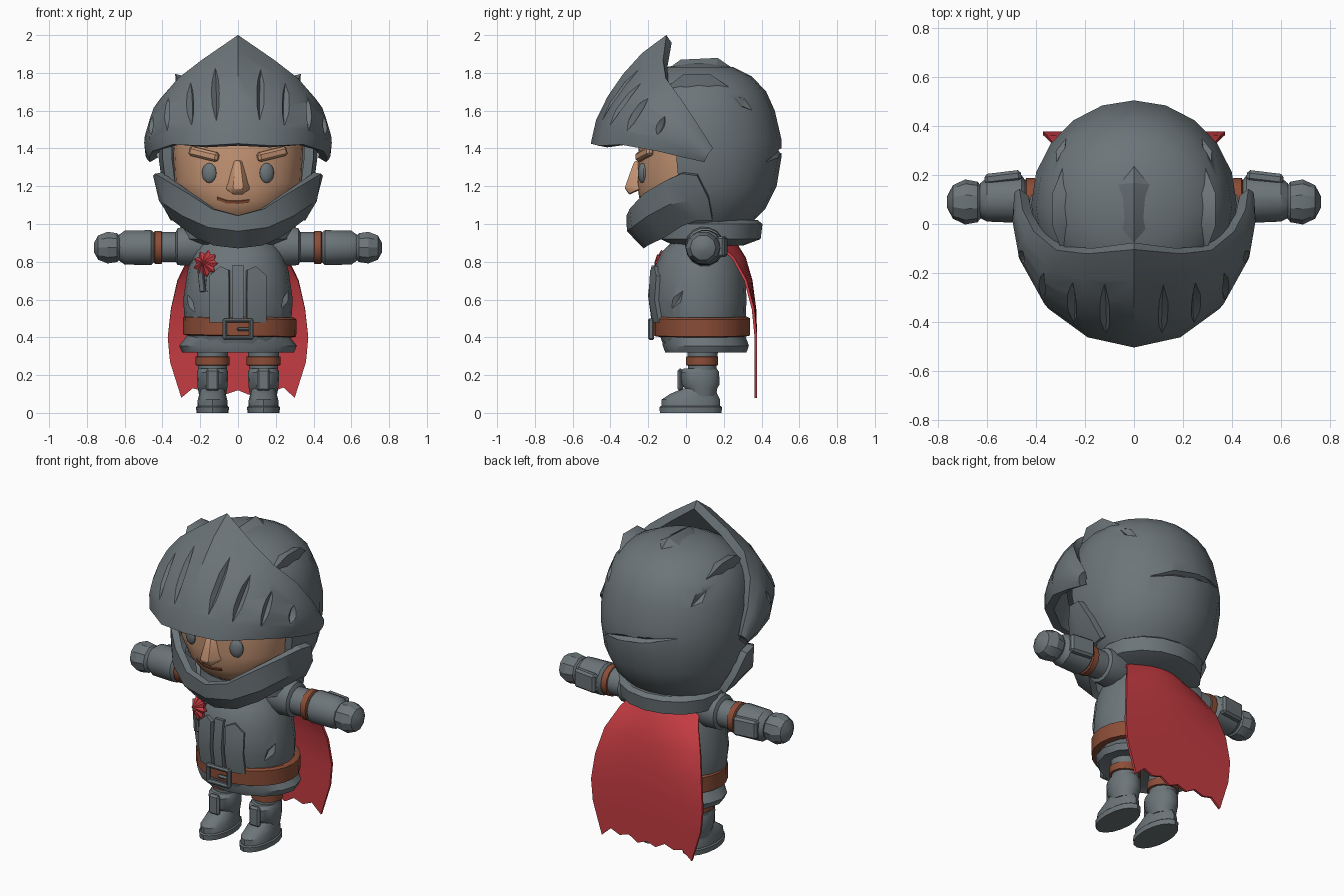
import bpy, bmesh, math
from mathutils import Vector as V

if "Cube" in bpy.data.objects:
    bpy.data.objects.remove(bpy.data.objects["Cube"])


def material(name, rgb):
    m = bpy.data.materials.new(name)
    m.diffuse_color = (*rgb, 1)
    m.use_nodes = True
    m.node_tree.nodes["Principled BSDF"].inputs["Base Color"].default_value = m.diffuse_color
    return m


STEEL = material("steel_gray", (0.15, 0.178, 0.192))
SKIN = material("skin", (0.56, 0.30, 0.175))
RED = material("red_cloth", (0.56, 0.045, 0.055))
LEATHER = material("brown_leather", (0.26, 0.075, 0.038))


def finish(name, bm, mat, thick=0, offset=0, bevel=0):
    me = bpy.data.meshes.new(name)
    bm.to_mesh(me)
    bm.free()
    ob = bpy.data.objects.new(name, me)
    me.materials.append(mat)
    bpy.context.collection.objects.link(ob)
    if thick:
        mod = ob.modifiers.new("shell", 'SOLIDIFY')
        mod.thickness, mod.offset = thick, offset
    if bevel:
        mod = ob.modifiers.new("bevel", 'BEVEL')
        mod.width, mod.segments = bevel, 1
    return ob


def loft(name, rings, mat, n=20, axis='z', s=1, cx=0, drop=None, thick=0):
    """Elliptic rings (t, c1, c2, r1, r2) along x, or (z, cy, rx, ry) along z."""
    bm = bmesh.new()
    loops = []
    for r in rings:
        lp = []
        for i in range(n):
            a = 2 * math.pi * i / n
            c, q = math.cos(a), math.sin(a)
            p = (cx + r[2] * c, r[1] + r[3] * q, r[0]) if axis == 'z' else \
                (s * r[0], r[1] + r[3] * c, r[2] + r[4] * q)
            lp.append(bm.verts.new(p))
        loops.append(lp)
    for a, b in zip(loops, loops[1:]):
        for i in range(n):
            bm.faces.new((a[i], a[(i + 1) % n], b[(i + 1) % n], b[i]))
    bm.faces.new(loops[0])
    bm.faces.new(loops[-1])
    bmesh.ops.recalc_face_normals(bm, faces=bm.faces)
    if drop:
        gone = [f for f in bm.faces if drop(f.calc_center_median())]
        bmesh.ops.delete(bm, geom=gone, context='FACES')
    return finish(name, bm, mat, thick, -1)


def sheet(name, rows, mat, thick):
    """Grid of points turned into a thin solid."""
    bm = bmesh.new()
    vs = [[bm.verts.new(p) for p in row] for row in rows]
    for a, b in zip(vs, vs[1:]):
        for i in range(len(a) - 1):
            bm.faces.new((a[i], a[i + 1], b[i + 1], b[i]))
    return finish(name, bm, mat, thick)


def spindle(name, pts, w, h, d, lift=0, centre=(0, 0.08, 1.4)):
    """Tapered four-sided sliver along a path: a ridge, or a cutter for a slot."""
    pts = [V(p) for p in pts]
    bm = bmesh.new()
    loops = []
    for i, p in enumerate(pts):
        k = 0.08 + 0.92 * math.sin(math.pi * i / (len(pts) - 1)) ** 0.7
        nrm = (p - V(centre)).normalized()
        tan = pts[min(i + 1, len(pts) - 1)] - pts[max(i - 1, 0)]
        side = tan.cross(nrm).normalized()
        o = p + nrm * lift
        loops.append([bm.verts.new(q) for q in
                      (o + side * w * k, o + nrm * h * k, o - side * w * k, o - nrm * d * k)])
    for a, b in zip(loops, loops[1:]):
        for i in range(4):
            bm.faces.new((a[i], a[(i + 1) % 4], b[(i + 1) % 4], b[i]))
    bm.faces.new(loops[0])
    bm.faces.new(loops[-1])
    bmesh.ops.recalc_face_normals(bm, faces=bm.faces)
    return finish(name, bm, STEEL)


cutters = []


def groove(target, pts, w, d, lift=0.0, centre=(0, 0.08, 1.4)):
    c = spindle("groove_cutter", pts, w, 0.04, d, lift, centre)
    c.hide_render = True
    cutters.append(c)
    mod = target.modifiers.new("groove", 'BOOLEAN')
    mod.operation, mod.object, mod.solver = 'DIFFERENCE', c, 'EXACT'


def box(name, loc, dims, mat, rot=(0, 0, 0), bevel=0.008):
    bm = bmesh.new()
    bmesh.ops.create_cube(bm, size=1)
    bmesh.ops.scale(bm, vec=dims, verts=bm.verts)
    ob = finish(name, bm, mat, bevel=bevel)
    ob.location, ob.rotation_euler = loc, rot
    return ob


def on_rings(rings, ang, z):
    """Point on a vertical loft at an angle and height."""
    for a, b in zip(rings, rings[1:]):
        if a[0] <= z <= b[0]:
            t = (z - a[0]) / (b[0] - a[0])
            cy, rx, ry = [a[k] + t * (b[k] - a[k]) for k in (1, 2, 3)]
            return V((rx * math.cos(ang), cy + ry * math.sin(ang), z)), cy, rx, ry


def front(rings, x, z, out=0.0):
    _, cy, rx, ry = on_rings(rings, 0, z)
    return V((x, cy - ry * math.sqrt(1 - min(1, (x / rx) ** 2)) - out, z))


# Helmet dome, open at the face
DOME = [(1.0, .10, .28, .24), (1.08, .09, .35, .33), (1.2, .085, .40, .395), (1.35, .08, .42, .425),
        (1.45, .08, .42, .425), (1.6, .07, .40, .40), (1.7, .07, .36, .355), (1.78, .07, .285, .28),
        (1.83, .07, .18, .18), (1.85, .07, .06, .06)]
dome = loft("helmet_dome", DOME, STEEL, 20, thick=0.05, drop=lambda c: c.y < -0.05 and c.z < 1.45)
groove(dome, [on_rings(DOME, math.radians(a), z)[0] for a, z in
              ((55, 1.33), (75, 1.37), (100, 1.40), (125, 1.43))], 0.02, 0.025)
for s in (0, 1):
    groove(dome, [on_rings(DOME, math.radians(180 * s + (1 - 2 * s) * a), z)[0] for a, z in
                  ((30, 1.68), (38, 1.64), (46, 1.6))], 0.03, 0.025)
spindle("crest_ridge", [(0, -.16, 1.77), (0, -.02, 1.835), (0, .16, 1.835), (0, .32, 1.73), (0, .44, 1.57)],
        0.075, 0.045, 0.02)
for s in (-1, 1):
    spindle("side_ridge", [(s * .28, -.14, 1.69), (s * .295, .0, 1.75), (s * .295, .12, 1.75), (s * .26, .3, 1.67)],
            0.045, 0.065, 0.02)

# Visor: bottom rim to pointed top rim, bulging outward
LOW = [(0, -.48, 1.42), (.18, -.44, 1.41), (.33, -.33, 1.42), (.43, -.14, 1.39), (.45, .0, 1.36), (.445, .10, 1.34)]
TOP = [(0, -.09, 1.98), (.18, -.11, 1.85), (.30, -.10, 1.755), (.39, -.03, 1.65), (.435, .05, 1.52), (.45, .13, 1.39)]


def visor_pt(u, v):
    s, u = (-1 if u < 0 else 1), abs(u)
    i = min(int(u), 4)
    b = V(LOW[i]).lerp(V(LOW[i + 1]), u - i)
    t = V(TOP[i]).lerp(V(TOP[i + 1]), u - i)
    p = b.lerp(t, v)
    out = V((p.x, p.y - 0.1, 0.1)).normalized()
    p += out * 0.075 * (1 - 0.15 * u) * math.sin(math.pi * v) ** 0.7 if 0 < v < 1 else V()
    return V((s * p.x, p.y, p.z))


visor = sheet("visor", [[visor_pt(u, v / 5) for u in range(-5, 6)] for v in range(6)], STEEL, 0.05)
for s in (-1, 1):
    for u, lo, hi in ((.55, .22, .78), (1.25, .22, .75), (2.1, .2, .7), (2.9, .25, .6)):
        groove(visor, [visor_pt(s * u, lo + (hi - lo) * k / 4) for k in range(5)], 0.026, 0.035, 0.028)

# Chin guard
CHIN = [[(0, -.295, 1.045), (.13, -.28, 1.08), (.25, -.21, 1.16), (.36, -.10, 1.23), (.42, -.02, 1.27), (.43, .06, 1.26)],
        [(0, -.295, .97), (.15, -.27, .99), (.28, -.19, 1.05), (.37, -.08, 1.11), (.40, .02, 1.13), (.40, .12, 1.14)],
        [(0, -.21, .885), (.12, -.19, .90), (.21, -.11, .94), (.29, -.02, 1.0), (.33, .06, 1.03), (.34, .14, 1.03)]]
sheet("chin_guard", [[(-x, y, z) for x, y, z in r[:0:-1]] + r for r in CHIN], STEEL, 0.04)

# Face
FACE = [(.97, .0, .10, .08), (1.05, -.01, .21, .2), (1.12, -.01, .28, .235), (1.22, -.01, .335, .25),
        (1.42, .0, .345, .25), (1.52, .02, .28, .2)]
loft("face", FACE, SKIN, 28)
bm = bmesh.new()  # wedge nose
nv = [bm.verts.new(p) for p in ((-.022, -.24, 1.34), (.022, -.24, 1.34), (.07, -.235, 1.185), (-.07, -.235, 1.185),
                                (.03, -.325, 1.19), (-.03, -.325, 1.19), (.03, -.30, 1.155), (-.03, -.30, 1.155),
                                (.014, -.275, 1.33), (-.014, -.275, 1.33))]
bmesh.ops.convex_hull(bm, input=nv)
finish("nose", bm, SKIN, bevel=0.006)
sheet("mouth", [[front(FACE, x, z + dz, .003) for x, z in
                 ((-.11, 1.135), (-.06, 1.118), (0, 1.115), (.06, 1.122))] for dz in (-.007, .007)], LEATHER, 0.008)
for s in (-1, 1):
    bm = bmesh.new()
    bmesh.ops.create_uvsphere(bm, u_segments=14, v_segments=8, radius=1)
    bmesh.ops.scale(bm, vec=(.04, .022, .053), verts=bm.verts)
    eye = finish("eye", bm, STEEL)
    eye.location, eye.rotation_euler = front(FACE, s * .152, 1.27), (0, 0, s * .3)
    box("brow", front(FACE, s * .18, 1.37, .005), (.17, .04, .05), SKIN, (0, -s * .22, s * .42), 0.012)

# Collar, torso, belt and skirt
loft("collar", [(.885, .12, .22, .18), (.92, .13, .30, .265), (1.0, .14, .305, .265), (1.02, .14, .27, .24)], STEEL, 16)
BODY = [(.36, .08, .25, .2), (.45, .08, .28, .235), (.6, .07, .29, .25), (.75, .07, .268, .245),
        (.85, .08, .235, .21), (.93, .1, .19, .15), (1.0, .1, .17, .14)]
body = loft("breastplate", BODY, STEEL, 20)
for s, z in ((1, .60), (-1, .58)):
    a = -.5 if s > 0 else math.pi + .5
    groove(body, [on_rings(BODY, a + s * k * .14, z + k * .045)[0] for k in (-1, 0, 1)], .03, .025,
           0, (0, .08, .6))
for s in (-1, 1):
    sheet("chest_panel", [[front(BODY, s * x, z - e * (z > .7), .006) for x, e in ((.045, .02), (.09, .0), (.145, .05))]
                          for z in (.48, .6, .7, .775)], STEEL, 0.03)
sheet("chest_strip", [[front(BODY, x, z, .008) for x in (-.028, .028)] for z in (.48, .62, .78)], STEEL, 0.03)
belt = loft("belt", [(.405, .08, .28, .24), (.41, .085, .30, .255), (.50, .085, .30, .255), (.51, .08, .285, .24)],
            LEATHER, 24)
belt.rotation_euler.y = 0.02
loft("armor_skirt", [(.335, .1, .24, .18), (.32, .105, .295, .215), (.355, .105, .312, .228), (.42, .09, .26, .22)],
     STEEL, 16)
for s in (-1, 1):
    box("buckle_side", (s * .07, -.185, .443), (.022, .03, .115), STEEL)
    box("buckle_bar", (0, -.185, .443 + s * .047), (.16, .03, .022), STEEL)
box("buckle_prong", (.03, -.185, .443), (.07, .025, .02), STEEL)

# Rosette with two ribbon tails
bm = bmesh.new()
tip = bm.verts.new((0, -.035, 0))
rim = [bm.verts.new((r * math.cos(i * math.pi / 9), 0, r * math.sin(i * math.pi / 9)))
       for i in range(18) for r in ((.068, .046)[i % 2],)]
for i in range(18):
    bm.faces.new((rim[i], rim[(i + 1) % 18], tip))
rosette = finish("rosette", bm, RED, 0.025)
rosette.location, rosette.rotation_euler = (-.168, -.125, .79), (-.15, 0, -.45)
for s in (-1, 1):
    box("ribbon_tail", (-.172 + s * .02, -.128, .70), (.032, .02, .12), STEEL, (0, s * .12, -.5), 0.004)

# Cape
CAPE = [(.90, .20, .26, .10), (.82, .26, .31, .06), (.70, .32, .345, .03), (.55, .355, .365, .01),
        (.40, .372, .37, 0), (.27, .36, .37, 0), (.10, .30, .37, 0)]
JAG = (-.02, .03, .015, .035, .0, .02, -.005, .03, .01, .035, -.02)
sheet("cape", [[(w * (i - 5) / 5, y - c * ((i - 5) / 5) ** 2, z + (JAG[i] if z < .2 else 0))
                for i in range(11)] for z, w, y, c in CAPE], RED, 0.014)

for s in (-1, 1):
    # Arms
    loft("shoulder_cup", [(.16, .1, .88, .09, .09), (.25, .1, .885, .105, .11), (.32, .1, .88, .10, .10),
                          (.335, .1, .88, .07, .07)], STEEL, 14, 'x', s)
    loft("upper_arm", [(.30, .1, .878, .08, .08), (.41, .1, .878, .08, .082)], STEEL, 14, 'x', s)
    loft("arm_strap", [(.398, .1, .876, .07, .07), (.405, .1, .876, .088, .09), (.44, .1, .876, .088, .09),
                       (.45, .1, .876, .07, .07)], LEATHER, 14, 'x', s)
    loft("forearm", [(.445, .1, .875, .08, .08), (.46, .102, .875, .098, .095), (.60, .1, .875, .09, .092),
                     (.63, .095, .875, .07, .07)], STEEL, 14, 'x', s)
    box("elbow_plate", (s * .535, .19, .88), (.15, .045, .11), STEEL, (0, 0, -s * .12), 0.012)
    loft("hand", [(.61, .09, .875, .05, .05), (.64, .09, .875, .083, .08), (.69, .09, .875, .092, .088),
                  (.74, .09, .875, .068, .068), (.763, .09, .875, .025, .025)], STEEL, 10, 'x', s)
    # Legs and boots
    loft("thigh", [(.2, .085, .075, .075), (.37, .09, .085, .085)], STEEL, 14, cx=s * .135)
    loft("leg_strap", [(.248, .085, .07, .07), (.253, .085, .09, .086), (.297, .085, .09, .086),
                       (.302, .085, .07, .07)], LEATHER, 14, cx=s * .135)
    loft("greave", [(.09, .085, .07, .075), (.13, .08, .078, .088), (.15, .075, .08, .105), (.215, .07, .083, .108),
                    (.235, .075, .075, .09)], STEEL, 14, cx=s * .135)
    box("shin_plate", (s * .135, -.03, .175), (.07, .03, .12), STEEL, bevel=0.012)
    loft("boot", [(.025, .025, .08, .155), (.07, .025, .078, .155), (.10, .04, .07, .125), (.13, .07, .065, .085)],
         STEEL, 16, cx=s * .135)
    loft("sole", [(0, .025, .085, .163), (.03, .025, .087, .166), (.036, .025, .08, .158)], STEEL, 16, cx=s * .135)

# Bake modifiers, remove cutters, smooth with sharp edges kept
dg = bpy.context.evaluated_depsgraph_get()
keep = [o for o in bpy.context.collection.objects if o not in cutters]
for ob in keep:
    if ob.modifiers:
        baked = bpy.data.meshes.new_from_object(ob.evaluated_get(dg))
        ob.modifiers.clear()
        ob.data = baked
for c in cutters:
    bpy.data.objects.remove(c)
for ob in keep:
    bm = bmesh.new()
    bm.from_mesh(ob.data)
    bmesh.ops.recalc_face_normals(bm, faces=bm.faces)
    bm.to_mesh(ob.data)
    bm.free()
    ob.select_set(True)
bpy.context.view_layer.objects.active = keep[0]
bpy.ops.object.shade_smooth_by_angle(angle=math.radians(32))
